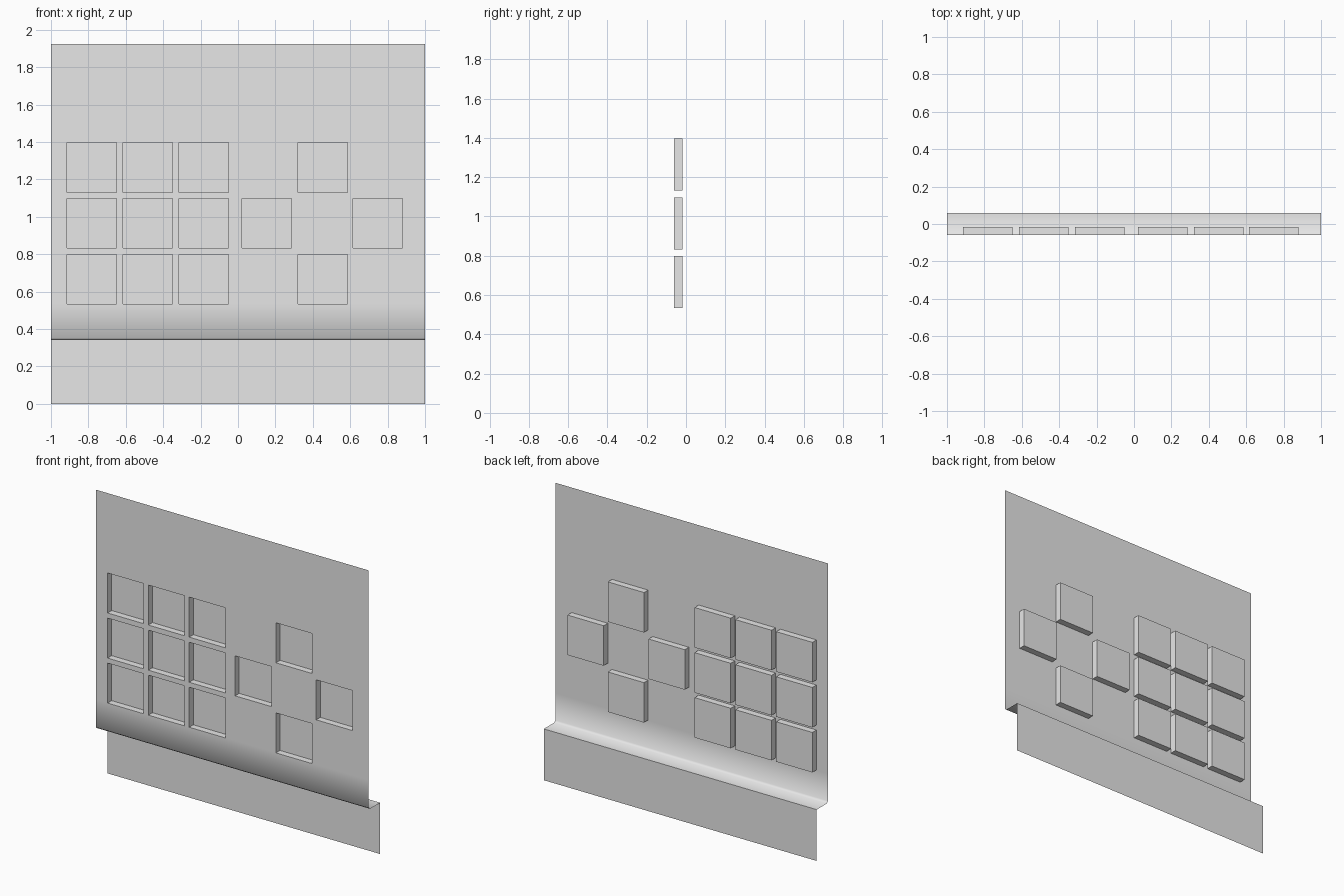
import bpy
import bmesh
import math

cube = bpy.data.objects.get("Cube")
if cube:
    bpy.data.objects.remove(cube, do_unlink=True)

# Single grey sheet material
grey = bpy.data.materials.new("light_grey")
grey.use_nodes = True
colour = (0.8, 0.8, 0.8, 1)
grey.diffuse_color = colour
grey.node_tree.nodes["Principled BSDF"].inputs["Base Color"].default_value = colour

SIZE, DEPTH = 0.265, 0.043
FRONT, BACK, TOP = -0.06, 0.06, 1.925
columns = [-0.914, -0.615, -0.316, 0.021, 0.32, 0.615]
rows = [0.534, 0.832, 1.131]

# Pockets as (column, row): a square block of nine and a diamond of four
pockets = {(c, r) for c in range(3) for r in range(3)}
pockets |= {(3, 1), (5, 1), (4, 0), (4, 2)}

# Side profile: rear lip, ledge, rounded bend, then the flat panel
profile = [(BACK, 0), (BACK, 0.34), (-0.046, 0.34), (FRONT, 0.352)]
first_row = len(profile)
for z in rows:
    profile += [(FRONT, z), (FRONT, z + SIZE)]
profile.append((FRONT, TOP))

x_cuts = [-1]
for x in columns:
    x_cuts += [x, x + SIZE]
x_cuts.append(1)

# Sweep the profile across the panel cuts
bm = bmesh.new()
grid = [[bm.verts.new((x, y, z)) for x in x_cuts] for y, z in profile]
recessed = []
for j in range(len(profile) - 1):
    for i in range(len(x_cuts) - 1):
        face = bm.faces.new((grid[j][i], grid[j][i + 1],
                             grid[j + 1][i + 1], grid[j + 1][i]))
        column, column_gap = divmod(i - 1, 2)
        row, row_gap = divmod(j - first_row, 2)
        if not column_gap and not row_gap and (column, row) in pockets:
            recessed.append(face)

# Push the square pockets towards the back
bm.normal_update()
bmesh.ops.inset_individual(bm, faces=recessed, thickness=0, depth=-DEPTH)

mesh = bpy.data.meshes.new("pocketed_panel")
bm.to_mesh(mesh)
bm.free()
mesh.materials.append(grey)
panel = bpy.data.objects.new("pocketed_panel", mesh)
bpy.context.collection.objects.link(panel)

# Smooth the bend and keep the pocket and lip edges crisp
bpy.ops.object.select_all(action="DESELECT")
panel.select_set(True)
bpy.context.view_layer.objects.active = panel
bpy.ops.object.shade_smooth_by_angle(angle=math.radians(60))
